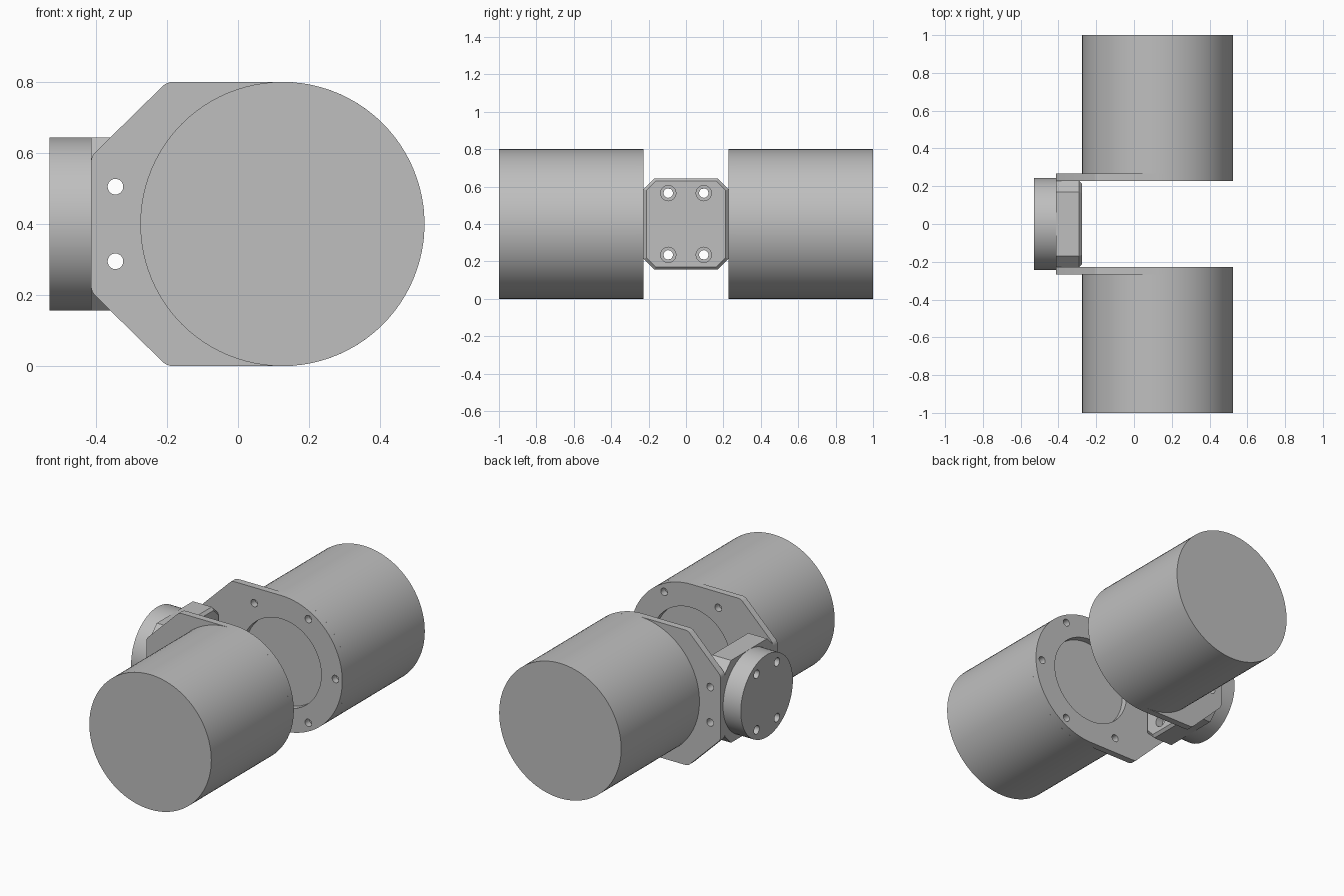
import bpy, bmesh, math
from mathutils import Matrix, Vector

cube = bpy.data.objects.get("Cube")
if cube:
    bpy.data.objects.remove(cube, do_unlink=True)

grey = bpy.data.materials.new("plain grey")
grey.use_nodes = True
grey.diffuse_color = (0.52, 0.52, 0.52, 1)
grey.node_tree.nodes["Principled BSDF"].inputs["Base Color"].default_value = (0.52, 0.52, 0.52, 1)

AXIS_X, MID_Z, R = 0.125, 0.4, 0.4      # main axis and drum radius
INNER, OUTER = 0.227, 0.267             # faces of the flange plates
ROT = {"X": Matrix.Rotation(math.pi / 2, 4, "Y"), "Y": Matrix.Rotation(math.pi / 2, 4, "X")}


def finish(name, bm):
    bmesh.ops.recalc_face_normals(bm, faces=bm.faces)
    mesh = bpy.data.meshes.new(name)
    bm.to_mesh(mesh)
    bm.free()
    mesh.materials.append(grey)
    obj = bpy.data.objects.new(name, mesh)
    bpy.context.collection.objects.link(obj)
    return obj


def add_cylinder(bm, axis, centre, radius, length, sides=32):
    bmesh.ops.create_cone(bm, cap_ends=True, segments=sides, radius1=radius, radius2=radius,
                          depth=length, matrix=Matrix.Translation(centre) @ ROT[axis])


def add_prism(bm, points, push, round_corners=None):
    face = bm.faces.new([bm.verts.new(p) for p in points])
    if round_corners:
        bmesh.ops.bevel(bm, geom=[v for v in bm.verts if round_corners(v.co)], offset=0.015,
                        segments=3, profile=0.5, affect="VERTICES")
        face = bm.faces[:][0]
    top = bmesh.ops.extrude_face_region(bm, geom=[face], use_keep_orig=True)["geom"]
    bmesh.ops.translate(bm, vec=push, verts=[g for g in top if isinstance(g, bmesh.types.BMVert)])


def activate(obj):
    bpy.ops.object.select_all(action="DESELECT")
    obj.select_set(True)
    bpy.context.view_layer.objects.active = obj


def drill(obj, holes):
    # holes: list of (axis, centre, radius, length)
    for axis, centre, radius, length in holes:
        bm = bmesh.new()
        add_cylinder(bm, axis, centre, radius, length, 48 if radius > 0.1 else 24)
        cutter = finish("cutter", bm)
        cutter.hide_render = True
        mod = obj.modifiers.new("hole", "BOOLEAN")
        mod.operation, mod.solver, mod.object = "DIFFERENCE", "EXACT", cutter
        activate(obj)
        bpy.ops.object.modifier_apply(modifier=mod.name)
        bpy.data.objects.remove(cutter, do_unlink=True)


def smooth(obj):
    activate(obj)
    bpy.ops.object.shade_smooth_by_angle(angle=math.radians(30))


# Two mounting holes that run through both plates and the block
cross_holes = [("Y", (-0.345, 0, MID_Z + dz), 0.022, 1) for dz in (-0.105, 0.105)]

for side, label in ((-1, "front"), (1, "back")):
    # Drum
    bm = bmesh.new()
    add_cylinder(bm, "Y", (AXIS_X, side * (OUTER + 1) / 2, MID_Z), R, 1 - OUTER, 96)
    smooth(finish(label + "_drum", bm))

    # Flange plate: half round on one end, chamfered on the other
    bm = bmesh.new()
    y = side * INNER
    arc = [math.radians(a) for a in range(-90, 91, 4)]
    outline = [(AXIS_X + R * math.cos(a), y, MID_Z + R * math.sin(a)) for a in arc]
    outline += [(-0.2, y, 0.8), (-0.414, y, 0.59), (-0.414, y, 0.21), (-0.2, y, 0)]
    add_prism(bm, outline, Vector((0, side * (OUTER - INNER), 0)), lambda co: co.x < 0)
    plate = finish(label + "_flange_plate", bm)

    # Central recess, ring of six bolt holes, mounting holes
    ring = [math.radians(60 * k) for k in range(6)]
    bolts = [("Y", (AXIS_X + 0.355 * math.cos(a), y, MID_Z + 0.355 * math.sin(a)), 0.022, 0.2)
             for a in ring]
    drill(plate, [("Y", (AXIS_X, y, MID_Z), 0.262, 0.2)] + bolts + cross_holes)
    smooth(plate)

# Connecting block: chamfered octagon with a bevelled inner rim
bm = bmesh.new()
w, h, c = 0.227, 0.244, 0.058
octagon = [(w, h - c), (w - c, h), (c - w, h), (-w, h - c),
           (-w, c - h), (c - w, -h), (w - c, -h), (w, c - h)]
add_prism(bm, [(-0.414, y, MID_Z + z) for y, z in octagon], Vector((0.139, 0, 0)))
rim = [e for e in bm.edges if all(v.co.x > -0.3 for v in e.verts)]
bmesh.ops.bevel(bm, geom=rim, offset=0.015, segments=1, affect="EDGES")
block = finish("connecting_block", bm)

# Four through bolts, counterbored on the inner face
corners = [(y, MID_Z + z) for y in (-0.095, 0.095) for z in (-0.165, 0.165)]
through = [("X", (-0.4, y, z), 0.025, 0.6) for y, z in corners]
drill(block, cross_holes + through + [("X", (-0.27, y, z), 0.041, 0.1) for y, z in corners])
smooth(block)

# Round hub disc
bm = bmesh.new()
add_cylinder(bm, "X", (-0.472, 0, MID_Z), 0.244, 0.116, 72)
hub = finish("hub_disc", bm)
drill(hub, through)
smooth(hub)
